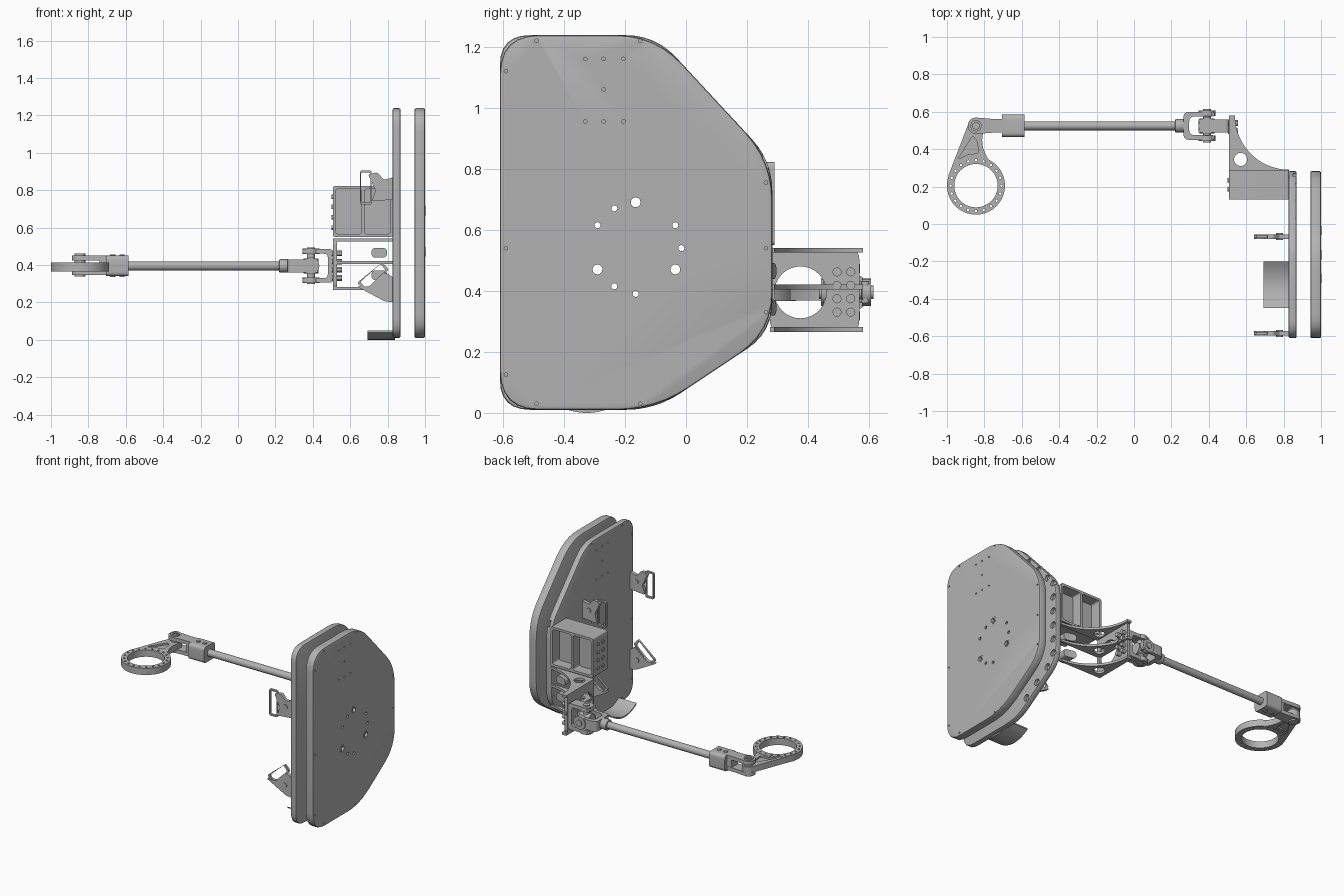
import bpy, bmesh, math
from mathutils import Vector

if "Cube" in bpy.data.objects:
    bpy.data.objects.remove(bpy.data.objects["Cube"], do_unlink=True)

grey = bpy.data.materials.new("machined grey")
grey.use_nodes = True
grey.diffuse_color = (0.45, 0.45, 0.45, 1)
grey.node_tree.nodes["Principled BSDF"].inputs["Base Color"].default_value = grey.diffuse_color

PLACE = {"x": lambda u, v, w: (w, u, v),
         "y": lambda u, v, w: (u, w, v),
         "z": lambda u, v, w: (u, v, w)}


# --- profile helpers (2D) ---
def circle(u, v, r, n=24):
    return arc(u, v, r, 0, 360 - 360 / n, n)


def arc(u, v, r, a0, a1, n=16):
    angles = [math.radians(a0 + (a1 - a0) * i / (n - 1)) for i in range(n)]
    return [(u + r * math.cos(a), v + r * math.sin(a)) for a in angles]


def rect(u0, u1, v0, v1):
    return [(u0, v0), (u1, v0), (u1, v1), (u0, v1)]


def rounded(pts, r, n=7):
    """Round each corner of a polygon, starting r away from the corner."""
    out = []
    for i, p in enumerate(pts):
        p, a, b = Vector(p), Vector(pts[i - 1]), Vector(pts[(i + 1) % len(pts)])
        ra = min(r, (a - p).length * 0.48, (b - p).length * 0.48)
        s, e = p + (a - p).normalized() * ra, p + (b - p).normalized() * ra
        for k in range(n):
            t = k / (n - 1)
            out.append(tuple(s * (1 - t) ** 2 + p * 2 * t * (1 - t) + e * t * t))
    return out


# --- solid helpers ---
def add_prism(bm, axis, pts, w0, w1):
    lo = [bm.verts.new(PLACE[axis](u, v, w0)) for u, v in pts]
    hi = [bm.verts.new(PLACE[axis](u, v, w1)) for u, v in pts]
    bm.faces.new(lo)
    bm.faces.new(hi)
    for i in range(len(pts)):
        j = (i + 1) % len(pts)
        bm.faces.new((lo[i], lo[j], hi[j], hi[i]))


def bake(ob):
    mesh = bpy.data.meshes.new_from_object(
        ob.evaluated_get(bpy.context.evaluated_depsgraph_get()))
    ob.modifiers.clear()
    ob.data = mesh


def solid(name, *prisms, cuts=(), bevel=0):
    bm = bmesh.new()
    for p in prisms:
        add_prism(bm, *p)
    bmesh.ops.recalc_face_normals(bm, faces=bm.faces)
    mesh = bpy.data.meshes.new(name)
    bm.to_mesh(mesh)
    bm.free()
    mesh.materials.append(grey)
    ob = bpy.data.objects.new(name, mesh)
    bpy.context.collection.objects.link(ob)
    if bevel:
        mod = ob.modifiers.new("edge", "BEVEL")
        mod.width, mod.segments = bevel, 2
        mod.limit_method, mod.angle_limit = "ANGLE", math.radians(60)
        bake(ob)
    if cuts:
        cutter = solid("cutter", *cuts)
        cutter.hide_render = True
        mod = ob.modifiers.new("cut", "BOOLEAN")
        mod.object, mod.operation, mod.solver = cutter, "DIFFERENCE", "EXACT"
        bake(ob)
        bpy.data.objects.remove(cutter, do_unlink=True)
    return ob


# --- two big side plates ---
outline = [(-.61, .01), (-.10, .01), (.283, .265), (.283, .825), (-.10, 1.238), (-.61, 1.238)]
big_holes = [(-.165, .69), (-.29, .47), (-.035, .47)]
through = [(-.29, .615), (-.235, .67), (-.035, .615), (-.015, .54), (-.235, .415), (-.165, .39)]
screws = [(y, z) for y in (-.33, -.27, -.205) for z in (1.16, .955)] + [(-.27, 1.06)]
screws += [(-.59, z) for z in (1.12, .54, .125)] + [(.262, z) for z in (.755, .54, .33)]
screws += [(y, z) for y in (-.49, -.15) for z in (.03, 1.22)]

for name, x0, x1, face, r in (("outer_plate", .943, 1.0, 1.0, .13),
                              ("inner_plate", .827, .869, .827, .10)):
    cuts = [("x", circle(y, z, .016), x0 - .1, x1 + .1) for y, z in big_holes]
    cuts += [("x", circle(y, z, .01, 12), x0 - .1, x1 + .1) for y, z in through]
    cuts += [("x", circle(y, z, .006, 8), face - .015, face + .015) for y, z in screws]
    if name == "inner_plate":
        # blind pockets along the rear rim
        cuts += [("x", circle(.255, .32 + .1 * i, .022, 16), .85, .9) for i in range(6)]
        cuts += [("x", circle(.2 - .1 * i, .245 - .066 * i, .022, 16), .85, .9) for i in range(3)]
        cuts += [("x", circle(.2 - .09 * i, .88 + .097 * i, .022, 16), .85, .9) for i in range(3)]
    solid(name, ("x", rounded(outline, r), x0, x1), cuts=cuts, bevel=.008)
for i, (y, z) in enumerate(big_holes):
    solid(f"hole_bushing_{i}", ("x", circle(y, z, .025), .99, 1.002),
          cuts=[("x", circle(y, z, .016), .9, 1.1)])

# --- open box with web, divider and four windows ---
box_cuts = []
for x0, x1 in ((.522, .66), (.675, .815)):
    cell = rounded(rect(x0, x1, .566, .806), .015)
    box_cuts += [("y", cell, .1, .2), ("y", cell, .215, .35)]
    box_cuts += [("y", circle((x0 + x1) / 2, z, .046), .19, .23) for z in (.62, .745)]
solid("mount_box", ("y", rounded(rect(.507, .83, .55, .822), .015), .13, .29), cuts=box_cuts)
solid("box_bolts", *[("x", circle(y, .6 + .055 * i, .012, 12), .501, .51)
                     for y in (.185, .235) for i in range(4)])

# --- curved bracket: ribs, curved wall and flange ---
edge = arc(.83, .58, .29, 180, 270)
fan = [(.507, .275), (.507, .58)] + edge + [(.83, .275)]
for name, z in (("bracket_bottom_rib", .265), ("bracket_middle_rib", .405), ("bracket_top_rib", .525)):
    solid(name, ("z", fan, z, z + .016), cuts=[("z", circle(.57, .345, .035), z - .1, z + .1)])
port = ("x", circle(.375, .395, .085, 32), .4, .8)
slots = [("y", rounded(rect(x - .042, x + .042, z - .026, z + .026), .026), .2, .55)
         for x in (.62, .755) for z in (.345, .465)]
wall = edge + arc(.83, .58, .307, 270, 180)
solid("bracket_curved_wall", ("z", wall, .265, .541), cuts=[port] + slots)
solid("bracket_flange", ("x", rounded(rect(.275, .568, .265, .541), .04), .507, .528), cuts=[port])
solid("bracket_bolts", *[("x", circle(y, .33 + .044 * i, .015, 12), .502, .556)
                         for y in (.495, .54) for i in range(4)])

# --- universal joint ---
Y, Z = .525, .395
solid("flange_fork", ("y", rounded([(.345, .485), (.507, .485), (.507, .305), (.345, .305),
                                    (.345, .33), (.48, .33), (.48, .46), (.345, .46)], .02), .49, .56))
solid("flange_fork_bosses", *[("z", circle(.39, Y, .045), z, z + .03) for z in (.303, .458)])
solid("rod_fork", ("z", rounded([(.43, .6), (.265, .6), (.265, .45), (.43, .45), (.43, .475),
                                 (.295, .475), (.295, .575), (.43, .575)], .03), .36, .43))
solid("rod_fork_bosses", *[("y", circle(.39, Z, .045), y, y + .03) for y in (.443, .577)])
solid("joint_cross", ("y", circle(.39, Z, .022), .436, .614), ("z", circle(.39, Y, .022), .298, .493),
      ("x", circle(Y, Z, .04), .35, .43))
solid("rod_collar", ("x", circle(Y, Z, .036), .22, .27), bevel=.005)

# --- connecting rod and sleeve ---
solid("rod", ("x", circle(Y, Z, .024), -.6, .23))
solid("rod_sleeve", ("x", rounded(rect(.465, .585, .34, .45), .025), -.705, -.585),
      cuts=[("x", circle(Y, Z, .04), -.8, -.66)])
solid("sleeve_bolts", *[("z", circle(x, Y, .014, 12), .335, .455) for x in (-.67, -.62)])

# --- end clevis ---
PX, RY = -.845, .205
for name, z in (("lower_clevis_arm", .347), ("upper_clevis_arm", .425)):
    tongue = arc(PX, Y, .044, 90, 270) + [(-.76, .488), (-.68, .488), (-.68, .562), (-.76, .562)]
    solid(name, ("z", tongue, z, z + .025))
solid("clevis_base", ("z", rect(-.74, -.68, .49, .56), .35, .448))
solid("clevis_pin", ("z", circle(PX, Y, .03), .338, .46), cuts=[("z", circle(PX, Y, .018), .448, .5)])

# --- ring with its tapered arm ---
ring_cuts = [("z", circle(PX, RY, .116, 48), .3, .5)]
ring_cuts += [("z", circle(u, v, .007, 8), .3, .5) for u, v in circle(PX, RY, .136, 20)]
solid("ring", ("z", circle(PX, RY, .155, 64), .366, .412), cuts=ring_cuts)
arm = [(-.888, .53), (-.992, .26)] + arc(PX, RY, .148, 158, 60, 14)
arm += [(-.79, .365), (-.808, .41), (-.812, .45), (-.803, .525)] + arc(PX, Y, .042, 10, 170, 8)
pocket = rounded([(-.862, .472), (-.942, .345), (-.89, .372), (-.832, .378), (-.838, .44)], .015)
solid("ring_arm", ("z", arm, .368, .41), cuts=[("z", pocket, .3, .38), ("z", pocket, .398, .5)])

# --- curved foot paddle under the inner plate ---
steps = [i / 10 for i in range(-10, 11)]
lower = [(-.325 + .125 * t, .04 * t * t) for t in steps]
solid("foot_paddle", ("x", lower + [(y, z + .009) for y, z in reversed(lower)], .692, .84))

# --- latches: plate, pivot pin and wire loop, on two rows ---
upper_body = [(.695, .885), (.745, .895), (.78, .855), (.835, .87), (.835, .75), (.715, .74), (.735, .80)]
lower_body = [(.635, .285), (.70, .285), (.79, .36), (.835, .33), (.835, .2), (.785, .205)]
upper_loop = rect(.652, .715, .722, .905)
lower_loop = [(.637, .305), (.678, .262), (.806, .375), (.772, .415)]
for row, y in (("front", -.585), ("middle", -.067)):
    for level, body, loop, pin in (("upper", upper_body, upper_loop, (.78, .815)),
                                   ("lower", lower_body, lower_loop, (.775, .275))):
        name = f"{row}_{level}_latch"
        solid(name + "_plate", ("y", rounded(body, .012), y - .012, y + .012))
        solid(name + "_pin", ("y", circle(*pin, .016, 16), y - .018, y + .018))
        mid = [sum(c) / 4 for c in zip(*loop)]
        hole = [tuple(c + (m - c) * k for c, m, k in zip(p, mid, (.2, .12))) for p in loop]
        solid(name + "_loop", ("y", rounded(loop, .012), y - .007, y + .007),
              cuts=[("y", rounded(hole, .01), y - .1, y + .1)])

# --- smooth round surfaces, keep edges crisp ---
bpy.ops.object.select_all(action="DESELECT")
for ob in bpy.context.collection.objects:
    if ob.type == "MESH" and grey.name in ob.data.materials:
        ob.select_set(True)
        bpy.context.view_layer.objects.active = ob
bpy.ops.object.shade_smooth_by_angle(angle=math.radians(30))
